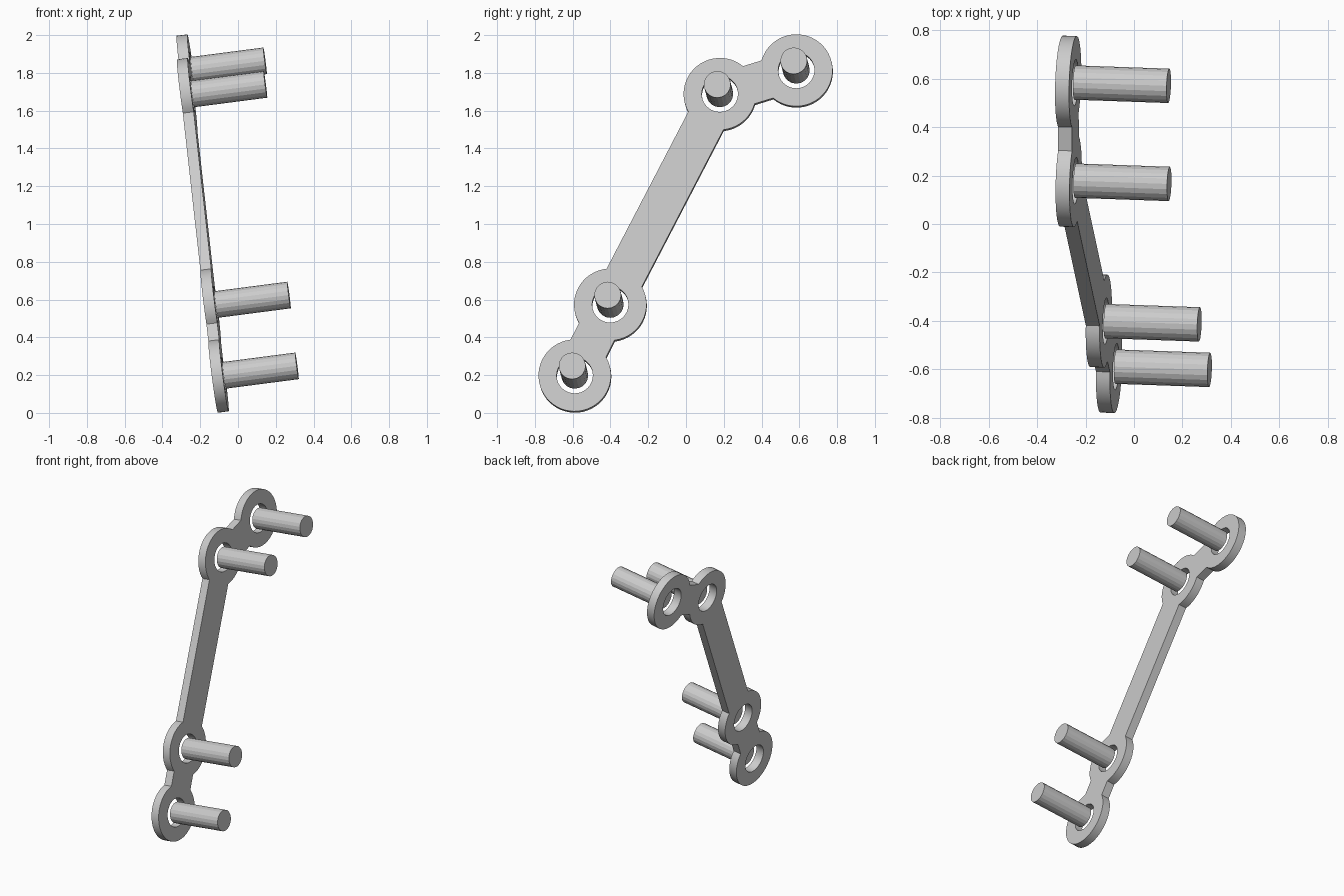
import bpy
from math import asin, atan2, cos, sin, tau
from mathutils import Matrix, Vector

cube = bpy.data.objects.get("Cube")
if cube:
    bpy.data.objects.remove(cube, do_unlink=True)

RING_R, HOLE_R, LINK_HALF = 0.192, 0.096, 0.105
THICK = 0.058
SCREW_R, SCREW_LEN = 0.071, 0.39

# Ring centres (y, z) from the top down
CENTRES = [(0.585, 1.81), (0.18, 1.685), (-0.4, 0.57), (-0.588, 0.195)]

# Tilted plate frame: local x ~ world y, local y ~ world z, local z = plate normal
normal = Vector((1, -0.035, 0.13)).normalized()
across = Vector((0, 1, 0))
across = (across - normal * across.dot(normal)).normalized()
along = normal.cross(across)
origin = Vector((-0.187, 0, 1))
frame = Matrix.Translation(origin) @ Matrix((across, along, normal)).transposed().to_4x4()
to_local = frame.inverted()


def plate_point(y, z):
    """Local 2D position of the plate point seen at the given y and z."""
    x = origin.x - (normal.y * y + normal.z * (z - origin.z)) / normal.x
    return (to_local @ Vector((x, y, z))).to_2d()


def arc(centre, radius, start, sweep, steps):
    return [centre + radius * Vector((cos(a), sin(a)))
            for a in (start + sweep * i / steps for i in range(steps + 1))]


def heading(a, b):
    d = b - a
    return atan2(d.y, d.x)


def add_loop(curve, points):
    spline = curve.splines.new("POLY")
    spline.points.add(len(points) - 1)
    for target, p in zip(spline.points, points):
        target.co = (p.x, p.y, 0, 1)
    spline.use_cyclic_u = True


rings = [plate_point(*c) for c in CENTRES]

# Plate outline: walk down the chain of rings and back, arc by arc
path = rings + rings[-2:0:-1]
half_angle = asin(LINK_HALF / RING_R)
outline = []
for i, c in enumerate(path):
    start = heading(c, path[i - 1]) + half_angle
    end = heading(c, path[(i + 1) % len(path)]) - half_angle
    sweep = (end - start) % tau
    outline += arc(c, RING_R, start, sweep, max(6, round(sweep * 8)))

curve = bpy.data.curves.new("plate", "CURVE")
curve.dimensions = "2D"
curve.fill_mode = "BOTH"
curve.extrude = THICK / 2
add_loop(curve, outline)
for c in rings:
    add_loop(curve, arc(c, HOLE_R, 0, tau, 40)[:-1])

plate = bpy.data.objects.new("plate", curve)
bpy.context.collection.objects.link(plate)
plate.matrix_world = frame
bpy.ops.object.select_all(action="DESELECT")
plate.select_set(True)
bpy.context.view_layer.objects.active = plate
bpy.ops.object.convert(target="MESH")

# Weld the caps to the rim and face all sides outward
bpy.ops.object.mode_set(mode="EDIT")
bpy.ops.mesh.select_all(action="SELECT")
bpy.ops.mesh.remove_doubles(threshold=0.0005)
bpy.ops.mesh.normals_make_consistent(inside=False)
bpy.ops.object.mode_set(mode="OBJECT")
bpy.ops.object.shade_smooth_by_angle()

# Screw shanks standing on the front face at each hole
for name, c in zip(("top", "upper", "lower", "bottom"), rings):
    bpy.ops.mesh.primitive_cylinder_add(vertices=20, radius=SCREW_R, depth=SCREW_LEN)
    screw = bpy.context.object
    screw.name = name + "_screw"
    screw.matrix_world = frame @ Matrix.Translation((c.x, c.y, (THICK + SCREW_LEN) / 2))
